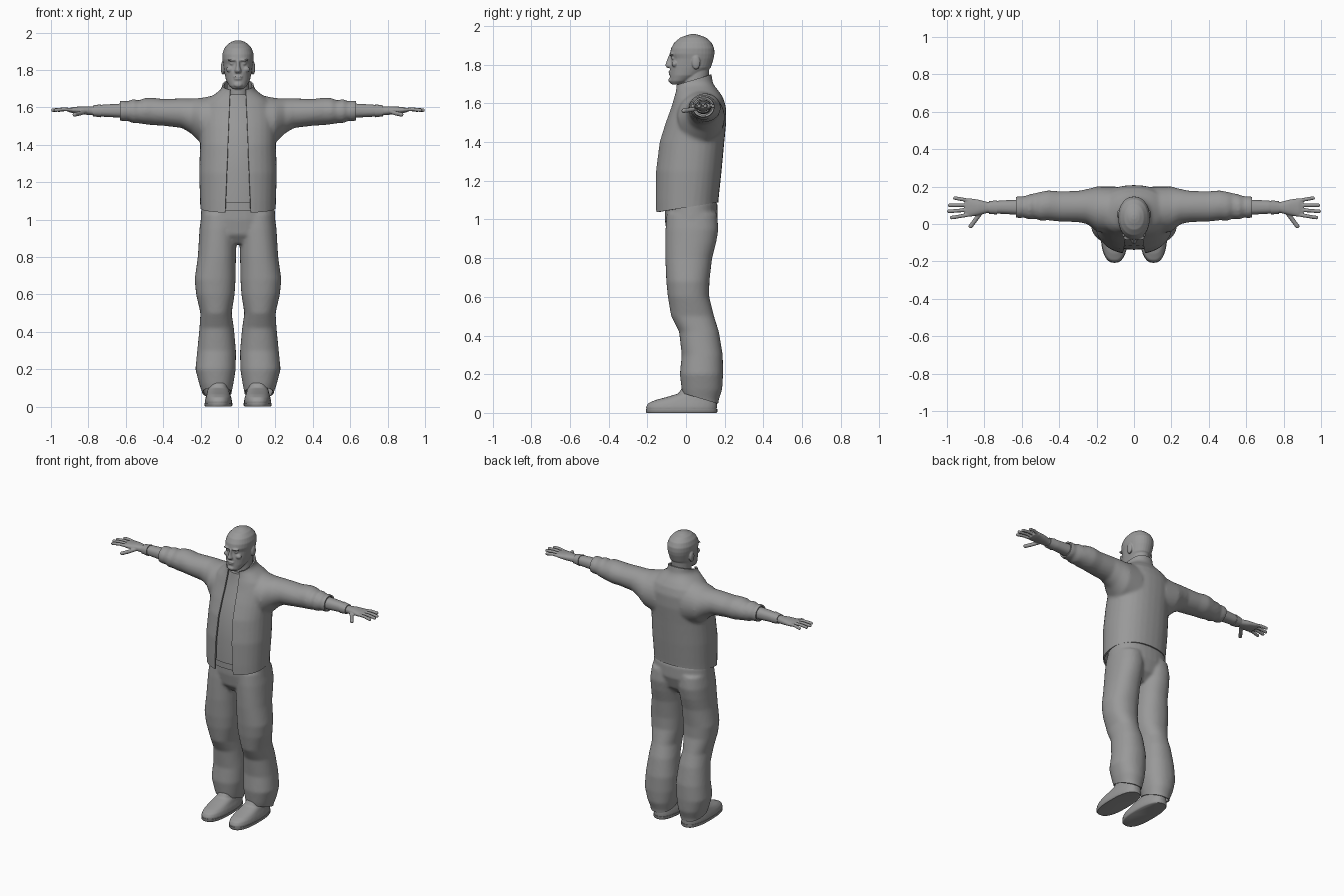
import bpy, bmesh, math
from mathutils import Matrix, Vector

cube = bpy.data.objects.get("Cube")
if cube:
    bpy.data.objects.remove(cube, do_unlink=True)

GREY = (0.32, 0.32, 0.32, 1.0)
grey = bpy.data.materials.new("neutral_grey")
grey.use_nodes = True
grey.diffuse_color = GREY
shader = next(n for n in grey.node_tree.nodes if n.type == 'BSDF_PRINCIPLED')
shader.inputs["Base Color"].default_value = GREY


def loft(bm, axis, rings, power=2.0, sides=32):
    """Skin rings of (position, low_u, high_u, low_v, high_v) along x or z."""
    loops = []
    for t, u0, u1, v0, v1 in rings:
        loop = []
        for i in range(sides):
            a = math.tau * i / sides
            c, s = math.cos(a), math.sin(a)
            u = (u0 + u1) / 2 + (u1 - u0) / 2 * math.copysign(abs(c) ** (2 / power), c)
            v = (v0 + v1) / 2 + (v1 - v0) / 2 * math.copysign(abs(s) ** (2 / power), s)
            loop.append(bm.verts.new((t, u, v) if axis == 'x' else (u, v, t)))
        loops.append(loop)
    for low, high in zip(loops, loops[1:]):
        for i in range(sides):
            j = (i + 1) % sides
            bm.faces.new((low[i], low[j], high[j], high[i]))
    bm.faces.new(loops[0])
    bm.faces.new(loops[-1])


def centred(rings):
    """Expand (z, half_width, back_y, front_y) to full ring bounds."""
    return [(z, -w, w, y0, y1) for z, w, y0, y1 in rings]


def ball(bm, centre, radii):
    matrix = Matrix.Translation(centre) @ Matrix.Diagonal((*radii, 1.0))
    bmesh.ops.create_uvsphere(bm, u_segments=16, v_segments=12, radius=1, matrix=matrix)


def limb(bm, points, radius):
    """Rounded tube through a few points."""
    for p in points:
        ball(bm, p, (radius,) * 3)
    for a, b in zip(points, points[1:]):
        a, b = Vector(a), Vector(b)
        turn = (b - a).to_track_quat('Z', 'Y').to_matrix().to_4x4()
        bmesh.ops.create_cone(bm, cap_ends=True, segments=12, radius1=radius, radius2=radius,
                              depth=(b - a).length, matrix=Matrix.Translation((a + b) / 2) @ turn)


def mirror(bm):
    copy = bmesh.ops.duplicate(bm, geom=bm.verts[:] + bm.edges[:] + bm.faces[:])["geom"]
    for v in copy:
        if isinstance(v, bmesh.types.BMVert):
            v.co.x = -v.co.x


def finish(obj):
    """Apply modifiers, then smooth the shading with sharp corners kept."""
    evaluated = obj.evaluated_get(bpy.context.evaluated_depsgraph_get())
    mesh = bpy.data.meshes.new_from_object(evaluated)
    obj.modifiers.clear()
    obj.data = mesh
    mesh.name = obj.name
    mesh.materials.clear()
    mesh.materials.append(grey)
    mesh.shade_smooth()
    mesh.set_sharp_from_angle(angle=math.radians(50))


def make(name, bm, voxel=None, smoothing=4):
    """Turn a bmesh into an object, fusing its volumes when voxel is given."""
    bmesh.ops.recalc_face_normals(bm, faces=bm.faces[:])
    mesh = bpy.data.meshes.new(name)
    bm.to_mesh(mesh)
    bm.free()
    obj = bpy.data.objects.new(name, mesh)
    bpy.context.collection.objects.link(obj)
    if voxel:
        remesh = obj.modifiers.new("fuse", 'REMESH')
        remesh.mode = 'VOXEL'
        remesh.voxel_size = voxel
        relax = obj.modifiers.new("relax", 'SMOOTH')
        relax.factor = 0.5
        relax.iterations = smoothing
    finish(obj)
    return obj


def trim(bm, point, normal):
    bmesh.ops.bisect_plane(bm, geom=bm.verts[:] + bm.edges[:] + bm.faces[:],
                           plane_co=point, plane_no=normal, clear_outer=True)


def shell(obj, bm, thickness):
    bm.to_mesh(obj.data)
    bm.free()
    solid = obj.modifiers.new("cloth", 'SOLIDIFY')
    solid.thickness = thickness
    solid.offset = -1
    finish(obj)


# Jacket: torso and sleeves fused, then cut at hem, collar, cuffs and front
bm = bmesh.new()
loft(bm, 'x', [(.1, -.06, .2, 1.37, 1.67), (.2, -.04, .2, 1.41, 1.65), (.25, 0, .187, 1.46, 1.648),
               (.3, .01, .177, 1.49, 1.648), (.4, .013, .175, 1.502, 1.645), (.46, .02, .18, 1.505, 1.652),
               (.5, .018, .172, 1.51, 1.65), (.53, .028, .165, 1.515, 1.637), (.56, .023, .158, 1.515, 1.645),
               (.59, .035, .148, 1.528, 1.632), (.61, .03, .15, 1.525, 1.638), (.66, .04, .14, 1.535, 1.63)])
mirror(bm)
loft(bm, 'z', centred([(.98, .2, -.16, .16), (1.1, .203, -.162, .168), (1.25, .208, -.16, .184),
                       (1.4, .203, -.14, .198), (1.5, .205, -.108, .208), (1.58, .2, -.078, .207),
                       (1.63, .175, -.064, .192), (1.66, .14, -.056, .172), (1.69, .098, -.055, .148),
                       (1.71, .084, -.06, .138), (1.8, .078, -.065, .125)]), 2.25)
jacket = make("jacket", bm, .01, 5)
bm = bmesh.new()
bm.from_mesh(jacket.data)
trim(bm, (0, 0, 1.062), (0, .16, -1))
trim(bm, (0, .04, 1.722), (0, -.3, 1))
for side in (1, -1):
    trim(bm, (side * .63, 0, 0), (side, 0, 0))
    front = [f for f in bm.faces if f.calc_center_median().y < .02 and abs(f.calc_center_median().x) < .15]
    parts = {e for f in front for e in (*f.verts, *f.edges)}
    bmesh.ops.bisect_plane(bm, geom=front + list(parts), plane_co=(side * .068, 0, 1.05),
                           plane_no=(side, 0, .04))
opening = []
for f in bm.faces:
    c = f.calc_center_median()
    if c.y < .02 and abs(c.x) < .068 - .04 * (c.z - 1.05):
        opening.append(f)
bmesh.ops.delete(bm, geom=opening, context='FACES')
shell(jacket, bm, .01)

# Shirt and belt seen in the jacket opening
bm = bmesh.new()
loft(bm, 'z', centred([(1.09, .17, -.138, .13), (1.25, .17, -.136, .14), (1.4, .165, -.118, .15),
                       (1.5, .16, -.088, .15), (1.58, .14, -.06, .15), (1.63, .11, -.046, .14),
                       (1.67, .07, -.04, .12)]), 2.25)
make("shirt", bm)
bm = bmesh.new()
loft(bm, 'z', centred([(1.045, .18, -.125, .145), (1.1, .18, -.125, .145)]), 2.3)
make("belt", bm)

# Trousers: legs and hips fused, hems cut on a slant
bm = bmesh.new()
loft(bm, 'z', [(1.03, .0, .195, -.1, .16), (.95, .002, .206, -.106, .168), (.88, .008, .21, -.107, .156),
               (.8, .011, .215, -.107, .135), (.68, .013, .232, -.102, .121), (.6, .018, .224, -.094, .12),
               (.5, .034, .201, -.077, .145), (.42, .022, .206, -.036, .17), (.3, .011, .218, -.022, .19),
               (.2, .012, .228, -.032, .192), (.12, .025, .207, -.022, .187), (.07, .035, .19, -.01, .17),
               (0, .045, .18, .0, .16)], 2.2)
mirror(bm)
loft(bm, 'z', centred([(.87, .1, -.06, .09), (.92, .18, -.098, .14), (1.0, .2, -.11, .165),
                       (1.08, .195, -.11, .162), (1.1, .185, -.1, .15)]), 2.3)
trousers = make("trousers", bm, .009, 5)
bm = bmesh.new()
bm.from_mesh(trousers.data)
trim(bm, (0, .09, .07), (0, -.3, -1))
shell(trousers, bm, .008)

# Shoes: soft uppers over flat soles
bm = bmesh.new()
loft(bm, 'z', [(.01, .034, .175, -.204, .158), (.03, .032, .177, -.207, .16), (.05, .036, .173, -.196, .16),
               (.066, .042, .168, -.16, .157), (.082, .046, .164, -.1, .154), (.1, .052, .16, -.04, .15),
               (.16, .058, .155, 0, .145)], 2.5)
mirror(bm)
make("shoe_uppers", bm, .006, 3)
bm = bmesh.new()
loft(bm, 'z', [(0, .036, .174, -.203, .158), (.006, .03, .179, -.208, .162), (.02, .03, .179, -.208, .162)], 2.5)
mirror(bm)
make("shoe_soles", bm)

# Forearms and hands
bm = bmesh.new()
loft(bm, 'x', [(.56, .055, .125, 1.55, 1.615), (.63, .05, .13, 1.545, 1.62), (.72, .055, .125, 1.55, 1.615),
               (.78, .06, .117, 1.558, 1.604), (.83, .048, .13, 1.562, 1.606), (.88, .038, .138, 1.569, 1.602),
               (.905, .042, .134, 1.575, 1.596)], 2.3)
fingers = [(.049, .976, .034), (.075, .99, .068), (.101, .986, .1), (.126, .958, .139)]
for base, tip_x, tip_y in fingers:
    middle = ((.885 + tip_x) / 2, (base + tip_y) / 2, 1.59)
    limb(bm, [(.885, base, 1.587), middle, (tip_x, tip_y, 1.585)], .01)
limb(bm, [(.815, .066, 1.578), (.848, .022, 1.567), (.873, -.012, 1.562)], .012)
mirror(bm)
make("hands", bm, .004, 3)

# Wrist cuffs
bm = bmesh.new()
loft(bm, 'x', [(.732, .051, .127, 1.547, 1.617), (.775, .054, .122, 1.552, 1.61)], 2.3)
mirror(bm)
make("wrist_cuffs", bm)

# Head: skull, neck and facial features fused
bm = bmesh.new()
loft(bm, 'z', centred([(1.698, .028, -.075, -.02), (1.715, .047, -.084, .02), (1.745, .064, -.083, .08),
                       (1.785, .073, -.083, .128), (1.832, .08, -.075, .143), (1.856, .084, -.083, .147),
                       (1.885, .084, -.077, .146), (1.915, .074, -.06, .132), (1.94, .053, -.03, .104),
                       (1.953, .03, .005, .07), (1.958, .012, .025, .05)]), 2.15)
loft(bm, 'z', centred([(1.6, .064, -.015, .12), (1.7, .06, -.02, .113), (1.79, .058, -.02, .122)]))
loft(bm, 'z', centred([(1.784, .016, -.098, -.05), (1.796, .019, -.108, -.05),
                       (1.82, .011, -.1, -.05), (1.85, .009, -.089, -.05)]))
ball(bm, (0, -.081, 1.764), (.025, .01, .005))
ball(bm, (0, -.08, 1.752), (.022, .01, .006))
ball(bm, (0, -.078, 1.72), (.024, .013, .014))
for side in (1, -1):
    ball(bm, (side * .03, -.075, 1.853), (.027, .012, .007))
    ball(bm, (side * .03, -.064, 1.834), (.014, .012, .009))
    ball(bm, (side * .042, -.058, 1.803), (.022, .016, .016))
    ball(bm, (side * .081, .052, 1.811), (.011, .022, .036))
make("head", bm, .0042, 2)
